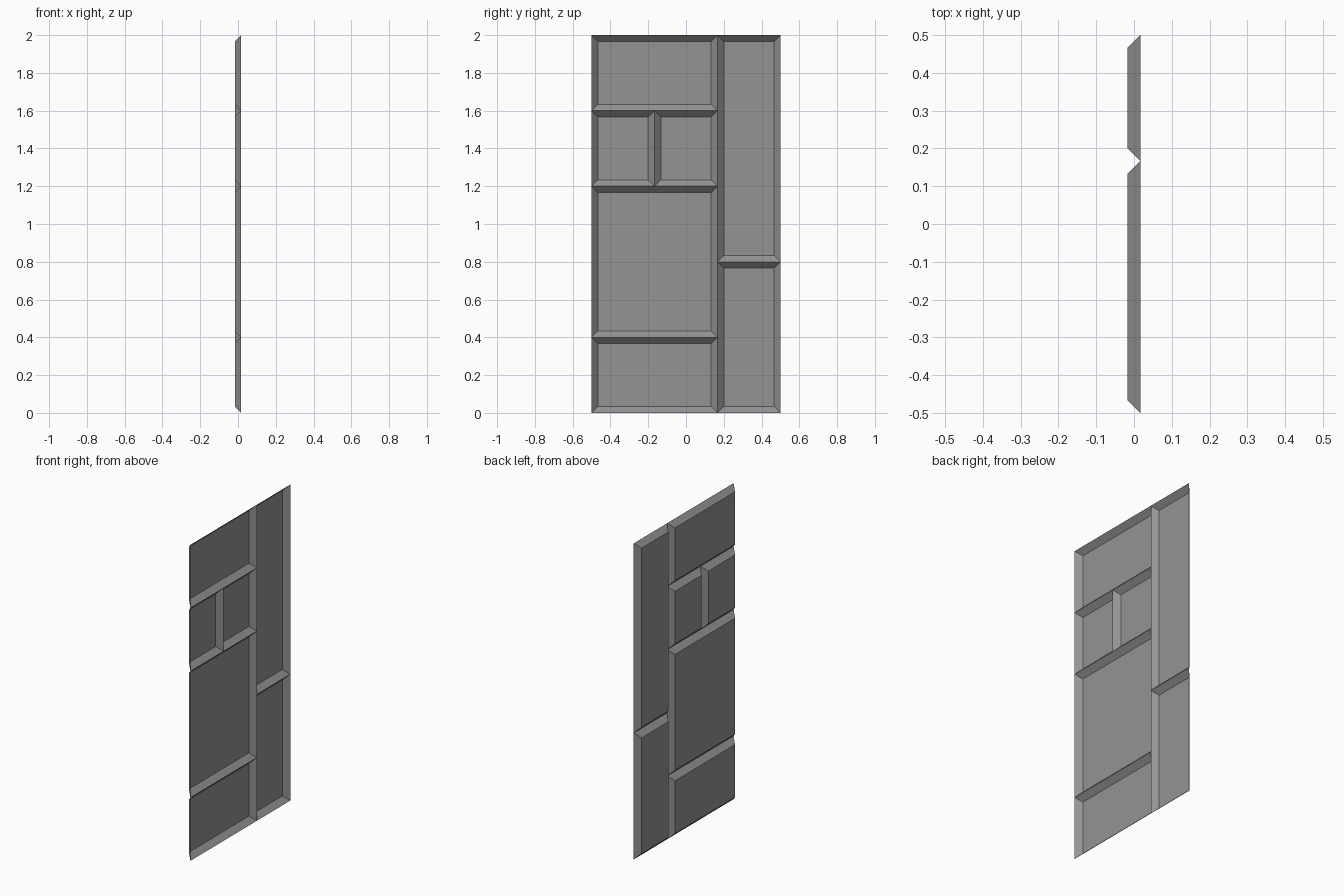
import bpy, bmesh

if "Cube" in bpy.data.objects:
    bpy.data.objects.remove(bpy.data.objects["Cube"])

CELL_Y, CELL_Z = 1 / 3, 0.4     # layout grid: 3 columns x 5 rows
DEPTH = 1 / 60                  # half thickness of the sheet
BEVEL = 1 / 30                  # width of the sloped border

# Dark grey finish
dark_grey = bpy.data.materials.new("dark_grey")
dark_grey.diffuse_color = (0.295, 0.295, 0.295, 1)
dark_grey.use_nodes = True
dark_grey.node_tree.nodes["Principled BSDF"].inputs["Base Color"].default_value = dark_grey.diffuse_color


def tray(name, col, row, cols, rows):
    """Open shallow tray facing +x, with 45 degree sloped walls."""
    y0, z0 = -0.5 + col * CELL_Y, row * CELL_Z
    y1, z1 = y0 + cols * CELL_Y, z0 + rows * CELL_Z

    bm = bmesh.new()

    def ring(x, d):
        return [bm.verts.new((x, y, z)) for y, z in (
            (y0 + d, z0 + d), (y1 - d, z0 + d), (y1 - d, z1 - d), (y0 + d, z1 - d))]

    rim, floor = ring(DEPTH, 0), ring(-DEPTH, BEVEL)
    bm.faces.new(floor)
    for i in range(4):
        j = (i + 1) % 4
        bm.faces.new((rim[i], rim[j], floor[j], floor[i]))

    mesh = bpy.data.meshes.new(name)
    bm.to_mesh(mesh)
    bm.free()
    mesh.materials.append(dark_grey)
    bpy.context.collection.objects.link(bpy.data.objects.new(name, mesh))


# Wide column panels
tray("bottom_panel", 0, 0, 2, 1)
tray("middle_panel", 0, 1, 2, 2)
tray("top_panel", 0, 4, 2, 1)

# Pair of small square panels
for i, side in enumerate(("left", "right")):
    tray(f"small_panel_{side}", i, 3, 1, 1)

# Narrow column panels
tray("narrow_lower_panel", 2, 0, 1, 2)
tray("narrow_upper_panel", 2, 2, 1, 3)
